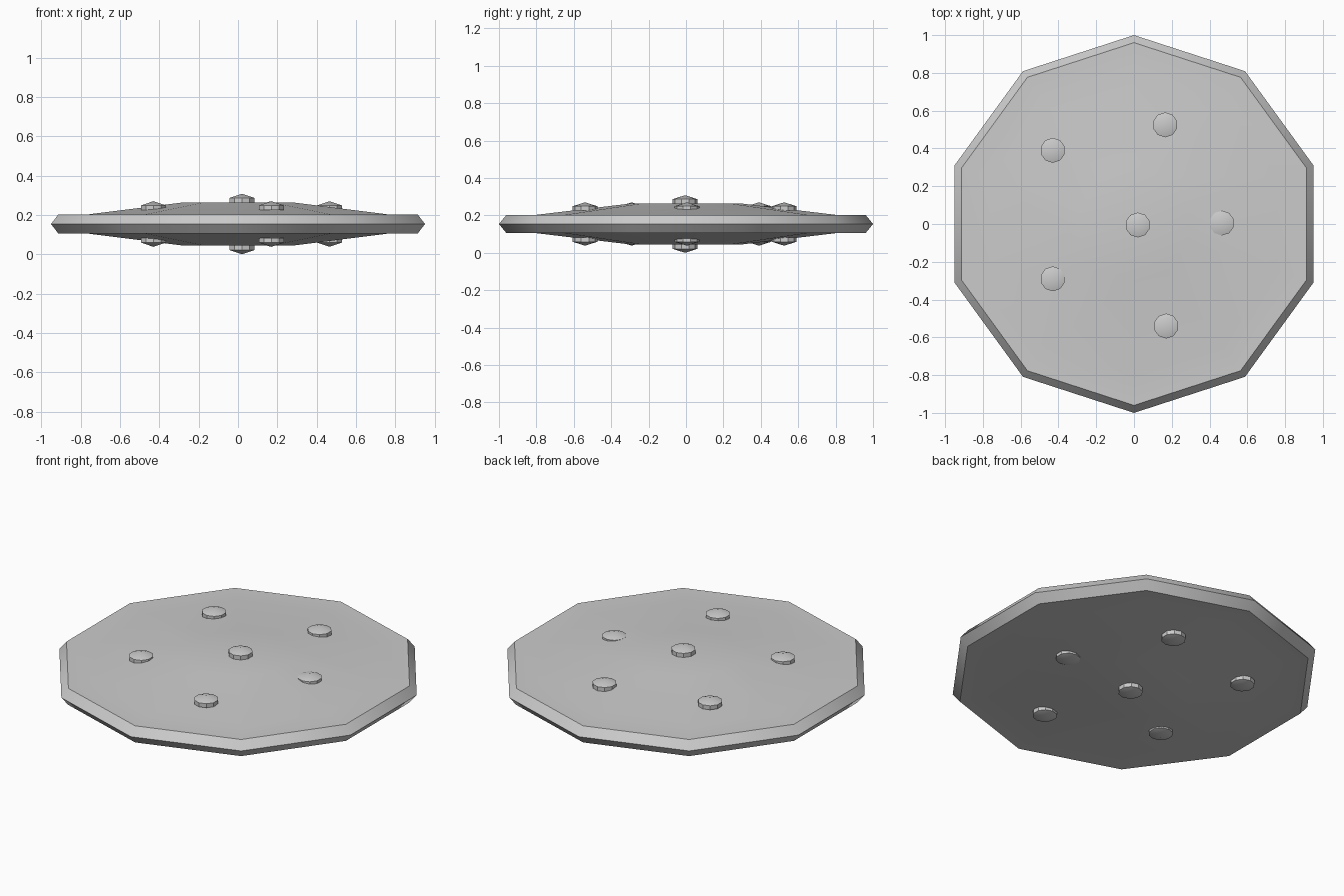
import bpy, bmesh, math

cube = bpy.data.objects.get("Cube")
if cube:
    bpy.data.objects.remove(cube, do_unlink=True)

MID = 0.154   # height of the symmetry plane
SIDES = 10

grey = bpy.data.materials.new("light_grey")
grey.use_nodes = True
colour = (0.6, 0.6, 0.6, 1)
grey.diffuse_color = colour
grey.node_tree.nodes["Principled BSDF"].inputs["Base Color"].default_value = colour


def lathe(name, profile, location, start=math.pi / 2):
    """Ten-sided turned solid; the profile runs from bottom pole to top pole."""
    bm = bmesh.new()
    rings = []
    for r, z in profile:
        if r == 0:
            rings.append([bm.verts.new((0, 0, z))] * SIDES)
        else:
            angles = [start + math.tau * i / SIDES for i in range(SIDES)]
            rings.append([bm.verts.new((r * math.cos(a), r * math.sin(a), z)) for a in angles])
    for low, high in zip(rings, rings[1:]):
        for i in range(SIDES):
            j = (i + 1) % SIDES
            corners = [low[i], low[j], high[j], high[i]]
            bm.faces.new(list(dict.fromkeys(corners)))
    bmesh.ops.recalc_face_normals(bm, faces=bm.faces)
    mesh = bpy.data.meshes.new(name)
    bm.to_mesh(mesh)
    bm.free()
    mesh.materials.append(grey)
    obj = bpy.data.objects.new(name, mesh)
    obj.location = location
    bpy.context.collection.objects.link(obj)
    bpy.ops.object.select_all(action="DESELECT")
    obj.select_set(True)
    bpy.context.view_layer.objects.active = obj
    bpy.ops.object.shade_smooth_by_angle(angle=math.radians(30))
    return obj


# Disc: bevelled rim, flat border and shallow raised centre on both faces
upper = [(0.96, 0.049), (0.8, 0.049), (0.3, 0.109), (0, 0.109)]
lower = [(r, -z) for r, z in reversed(upper)]
lathe("disc", lower + [(1, 0)] + upper, (0, 0, MID))

# Studs: short pegs with low conical caps, mirrored through the disc
studs = [(0.02, -0.005), (0.465, 0.005), (0.165, 0.525),
         (-0.43, 0.39), (-0.43, -0.29), (0.17, -0.54)]
for n, (x, y) in enumerate(studs):
    peak = 0.154 if n == 0 else 0.116
    cap = [(0.066, peak - 0.045), (0.066, peak - 0.021), (0, peak)]
    base = [(0, peak - 0.045)]
    label = "centre" if n == 0 else f"outer_{n}"
    lathe(f"{label}_stud_top", base + cap, (x, y, MID))
    mirrored = [(r, -z) for r, z in reversed(base + cap)]
    lathe(f"{label}_stud_bottom", mirrored, (x, y, MID))
